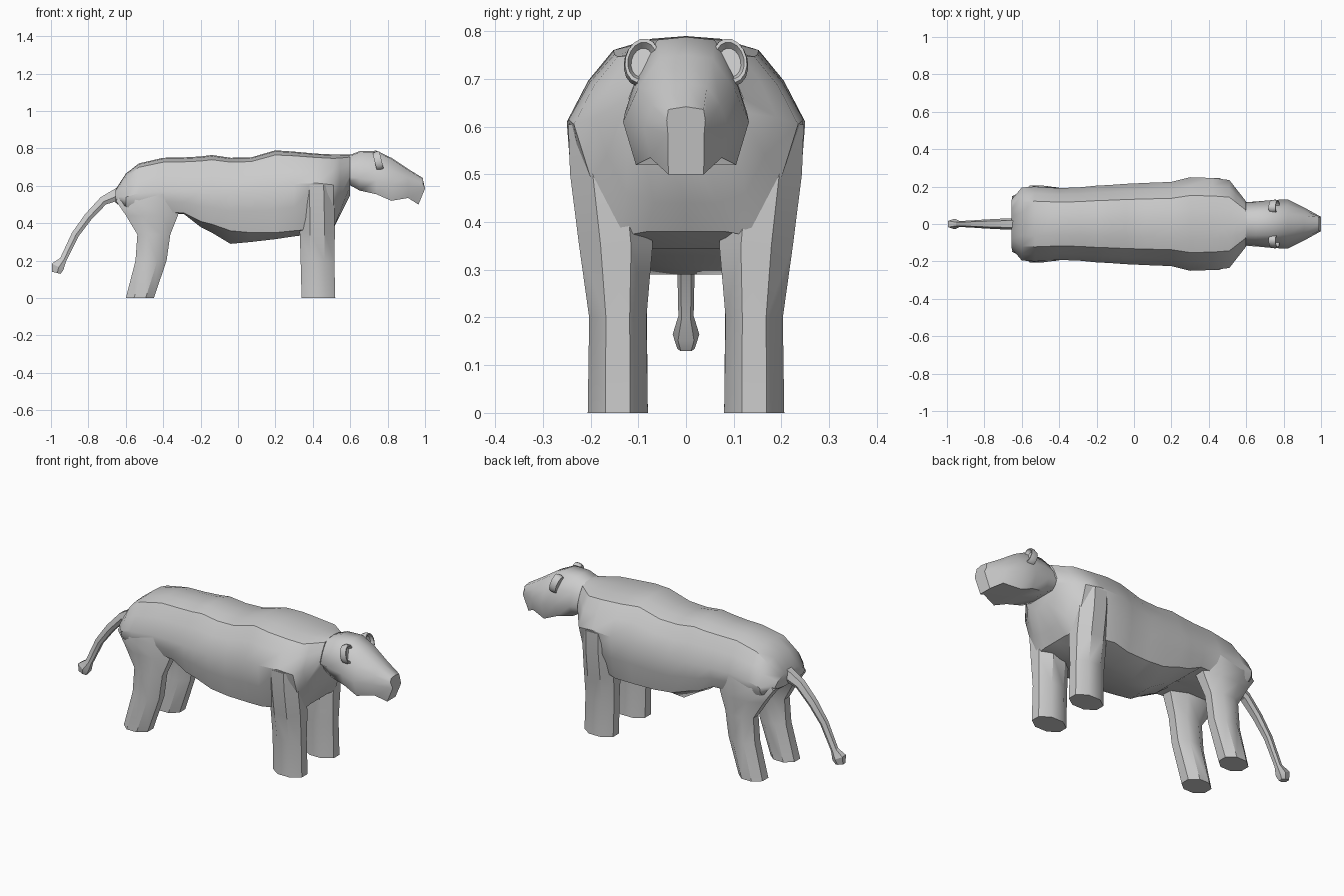
import bpy, bmesh
from math import cos, sin, pi, radians
from mathutils import Matrix

if "Cube" in bpy.data.objects:
    bpy.data.objects.remove(bpy.data.objects["Cube"])


def finish(name, bm, mirror=False, angle=35):
    bmesh.ops.recalc_face_normals(bm, faces=bm.faces)
    me = bpy.data.meshes.new(name)
    bm.to_mesh(me)
    bm.free()
    ob = bpy.data.objects.new(name, me)
    bpy.context.collection.objects.link(ob)
    if mirror:
        m = ob.modifiers.new("mirror", 'MIRROR')
        m.use_axis = (False, True, False)
        m.use_mirror_merge = False
    bpy.ops.object.select_all(action='DESELECT')
    ob.select_set(True)
    bpy.context.view_layer.objects.active = ob
    bpy.ops.object.shade_smooth_by_angle(angle=radians(angle))
    return ob


def loft(name, rings, mirror=False, angle=35):
    bm = bmesh.new()
    rows = [[bm.verts.new(p) for p in r] for r in rings]
    n = len(rows[0])
    for a, b in zip(rows, rows[1:]):
        for i in range(n):
            j = (i + 1) % n
            bm.faces.new((a[i], a[j], b[j], b[i]))
    bm.faces.new(rows[0])
    bm.faces.new(rows[-1])
    return finish(name, bm, mirror, angle)


def both_sides(half):
    # half outline runs from the centre top to the centre bottom
    return half + [(x, -y, z) for x, y, z in half[-2:0:-1]]


def oval(cx, cy, z, rx, ry, n=8):
    k = 1 / cos(pi / n)
    return [(cx + rx * k * cos(2 * pi * (i + .5) / n),
             cy + ry * k * sin(2 * pi * (i + .5) / n), z) for i in range(n)]


# Torso: x, top, half width, widest height, flank edge, belly, flank fullness
torso = [(-.655, .58, .13, .54, .52, .51, .9), (-.60, .665, .195, .54, .49, .47, .88),
         (-.53, .72, .20, .56, .46, .45, .86), (-.40, .75, .192, .57, .46, .45, .86),
         (-.29, .752, .196, .57, .455, .45, .88), (-.20, .757, .205, .57, .41, .38, .88),
         (-.14, .765, .208, .57, .395, .35, .88), (-.04, .75, .215, .57, .36, .29, .86),
         (.07, .752, .22, .58, .35, .30, .86), (.20, .79, .225, .60, .35, .315, .86),
         (.30, .783, .25, .61, .36, .33, .84), (.42, .772, .246, .615, .37, .345, .7),
         (.51, .768, .235, .605, .37, .38, .6), (.545, .768, .19, .62, .46, .44, .66),
         (.60, .768, .12, .66, .60, .55, .86)]
rings = []
for x, zt, w, zs, zl, zb, f in torso:
    h = zt - zs
    rings.append(both_sides([
        (x, 0, zt), (x, .32 * w, zt - .03 * h), (x, .61 * w, zt - .13 * h),
        (x, .82 * w, zt - .5 * h), (x, w, zs), (x, (.55 + .49 * f) * w, (zs + zl) / 2),
        (x, f * w, zl), (x, .35 * w, zb), (x, 0, zb)]))
loft("torso", rings)

# Head: x, top, crown half width, cheek half width, cheek height, jaw half width, jaw
head = [(.57, .755, .06, .115, .65, .08, .62), (.65, .785, .06, .12, .64, .09, .575),
        (.74, .788, .06, .128, .63, .10, .555), (.82, .75, .055, .132, .61, .105, .52),
        (.91, .69, .044, .088, .60, .075, .535), (.988, .642, .037, .038, .585, .037, .50)]
rings = []
for i, (x, zt, t, w, zs, b, zb) in enumerate(head):
    tip = i == len(head) - 1
    xm, xb = (1.0, .965) if tip else (x, x)
    rings.append(both_sides([
        (x, 0, zt), (x, t, zt - .006), (x, (t + w) * .54, (zt + zs) / 2),
        (xm, w, zs), (xb, b, zb), (xb, 0, zb)]))
loft("head", rings, angle=55)

# Legs: height, centre x, centre y, half depth, half width
front = [(0, .43, .143, .09, .063), (.20, .425, .143, .09, .06),
         (.35, .424, .147, .094, .077), (.50, .422, .162, .093, .081),
         (.605, .42, .172, .091, .075)]
hind = [(0, -.525, .143, .075, .063), (.20, -.465, .14, .083, .058),
        (.34, -.45, .14, .088, .056), (.44, -.46, .128, .138, .067),
        (.52, -.478, .115, .175, .081), (.58, -.46, .11, .15, .078)]
for name, leg in (("front_legs", front), ("hind_legs", hind)):
    loft(name, [oval(cx, cy, z, rx, ry) for z, cx, cy, rx, ry in leg], True)

# Tail with tuft: x, z, half width, half thickness
tail = [(-.62, .565, .032, .036), (-.72, .52, .028, .024), (-.80, .435, .024, .022),
        (-.87, .34, .019, .02), (-.935, .205, .016, .018), (-.964, .168, .028, .035),
        (-.972, .135, .018, .024)]
rings = []
for i, (x, z, w, t) in enumerate(tail):
    a, b = tail[max(i - 1, 0)], tail[min(i + 1, len(tail) - 1)]
    dx, dz = b[0] - a[0], b[1] - a[1]
    d = (dx * dx + dz * dz) ** .5
    nx, nz = -dz / d, dx / d
    rings.append([(x + nx * t * s, w * c, z + nz * t * s)
                  for s, c in ((1, .6), (.2, 1), (-1, .6), (-1, -.6), (.2, -1), (1, -.6))])
loft("tail", rings, angle=25)

# Ears: rounded rim around a shallow cup
place = (Matrix.Translation((.75, .092, .734)) @ Matrix.Rotation(radians(-14), 4, 'Y')
         @ Matrix.Rotation(radians(12), 4, 'X'))
bm = bmesh.new()
rows = []
for i in range(16):
    a = 2 * pi * i / 16
    row = []
    for dx, r in ((-.018, .55), (-.02, .9), (0, 1), (.018, .93), (.018, .78), (.002, .6)):
        row.append(bm.verts.new((dx, .038 * r * cos(a), .052 * r * sin(a))))
    rows.append(row)
for i in range(16):
    a, b = rows[i], rows[(i + 1) % 16]
    for k in range(5):
        bm.faces.new((a[k], a[k + 1], b[k + 1], b[k]))
bm.faces.new([r[0] for r in rows])
bm.faces.new([r[-1] for r in rows])
bmesh.ops.transform(bm, matrix=place, verts=bm.verts)
finish("ears", bm, True)
